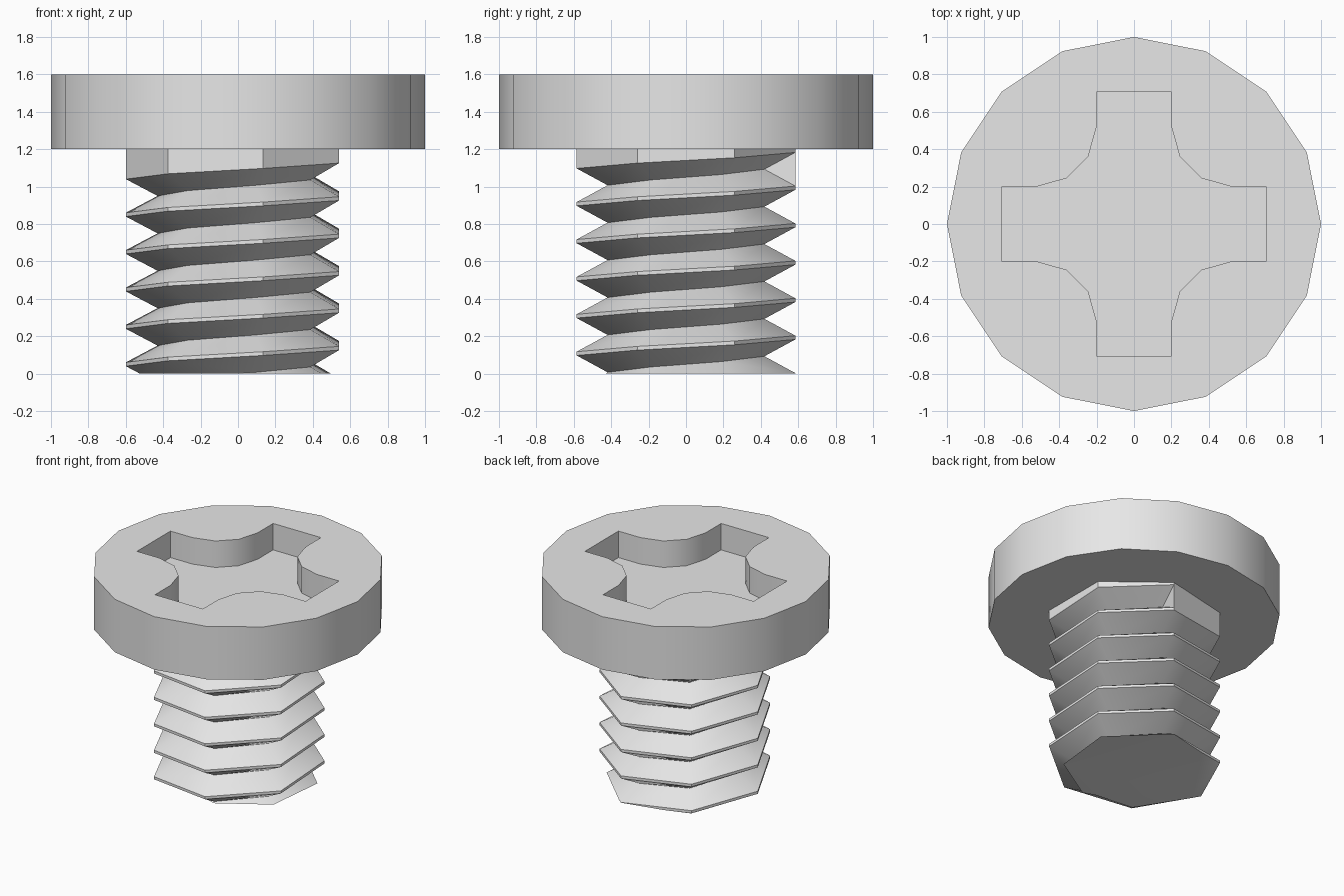
import bpy
import bmesh
import math

cube = bpy.data.objects.get("Cube")
if cube:
    bpy.data.objects.remove(cube, do_unlink=True)

SIDES = 7            # flat sides per thread turn
PITCH = 0.2
CREST, ROOT = 0.6, 0.43
HEAD_BOTTOM, HEAD_TOP = 1.2, 1.6

steel = bpy.data.materials.new("grey_steel")
steel.use_nodes = True
grey = (0.8, 0.8, 0.8, 1.0)
steel.diffuse_color = grey
steel.node_tree.nodes["Principled BSDF"].inputs["Base Color"].default_value = grey


def make_object(name, bm):
    bmesh.ops.recalc_face_normals(bm, faces=bm.faces)
    mesh = bpy.data.meshes.new(name)
    bm.to_mesh(mesh)
    bm.free()
    mesh.materials.append(steel)
    obj = bpy.data.objects.new(name, mesh)
    bpy.context.collection.objects.link(obj)
    return obj


def activate(obj):
    bpy.ops.object.select_all(action='DESELECT')
    obj.select_set(True)
    bpy.context.view_layer.objects.active = obj


def prism(name, outline, z0, z1):
    bm = bmesh.new()
    face = bm.faces.new([bm.verts.new((x, y, z0)) for x, y in outline])
    top = bmesh.ops.extrude_face_region(bm, geom=[face])["geom"]
    moved = [v for v in top if isinstance(v, bmesh.types.BMVert)]
    bmesh.ops.translate(bm, verts=moved, vec=(0, 0, z1 - z0))
    return make_object(name, bm)


# Head: sixteen-sided disc
ring = [(math.cos(i * math.tau / 16), math.sin(i * math.tau / 16)) for i in range(16)]
head = prism("screw_head", ring, HEAD_BOTTOM, HEAD_TOP)

# Cross recess: one quarter outline turned four times
quarter = [(0.705, 0.2), (0.52, 0.2), (0.36, 0.245),
           (0.245, 0.36), (0.2, 0.52), (0.2, 0.705)]
cross = []
for q in range(4):
    for x, y in quarter:
        for _ in range(q):
            x, y = -y, x
        cross.append((x, y))
cutter = prism("recess_cutter", cross, 1.4, 1.8)
cutter.hide_render = True
cut = head.modifiers.new("cross_recess", 'BOOLEAN')
cut.operation, cut.solver, cut.object = 'DIFFERENCE', 'EXACT', cutter
activate(head)
bpy.ops.object.modifier_apply(modifier=cut.name)
bpy.data.objects.remove(cutter, do_unlink=True)

# Threaded shaft: a faceted helical strip, closed at the top by a collar
bm = bmesh.new()


def helix(k, radius, dz):
    """Vertex k along the helix, counted from the left side of the shaft."""
    a = math.pi + k * math.tau / SIDES
    return bm.verts.new((radius * math.cos(a), radius * math.sin(a),
                         0.05 + k * PITCH / SIDES + dz))


first = -2 * SIDES
last = 5 * SIDES + 5          # thread runs out under the head here
low, high, root = {}, {}, {}
for k in range(first, last + 1):
    low[k] = helix(k, CREST, -0.01)
    high[k] = helix(k, CREST, 0.01)
    root[k] = helix(k, ROOT, PITCH / 2)

for k in range(first, last):
    bm.faces.new((low[k], low[k + 1], high[k + 1], high[k]))
    if k + 1 + SIDES <= last:
        j = k + SIDES
        bm.faces.new((high[k], high[k + 1], root[k + 1], root[k]))
        bm.faces.new((root[k], root[k + 1], low[j + 1], low[j]))

# Collar over the last turn, with the radial end face of the thread
collar = {}
for k in range(last - SIDES, last + 1):
    x, y, _ = high[k].co
    collar[k] = bm.verts.new((x, y, HEAD_BOTTOM + 0.02))
for k in range(last - SIDES, last):
    bm.faces.new((high[k], high[k + 1], collar[k + 1], collar[k]))
start = last - SIDES
bm.faces.new((high[start], root[start], low[last]))

# Flat tip
cut = bmesh.ops.bisect_plane(bm, geom=bm.verts[:] + bm.edges[:] + bm.faces[:],
                             plane_co=(0, 0, 0), plane_no=(0, 0, -1), clear_outer=True)
rim = [e for e in cut["geom_cut"] if isinstance(e, bmesh.types.BMEdge)]
bmesh.ops.contextual_create(bm, geom=rim)
bmesh.ops.delete(bm, geom=[v for v in bm.verts if not v.link_faces], context='VERTS')
shaft = make_object("threaded_shaft", bm)

# Smooth shading with sharp edges kept
for obj in (head, shaft):
    activate(obj)
    bpy.ops.object.shade_smooth_by_angle(angle=math.radians(30))
